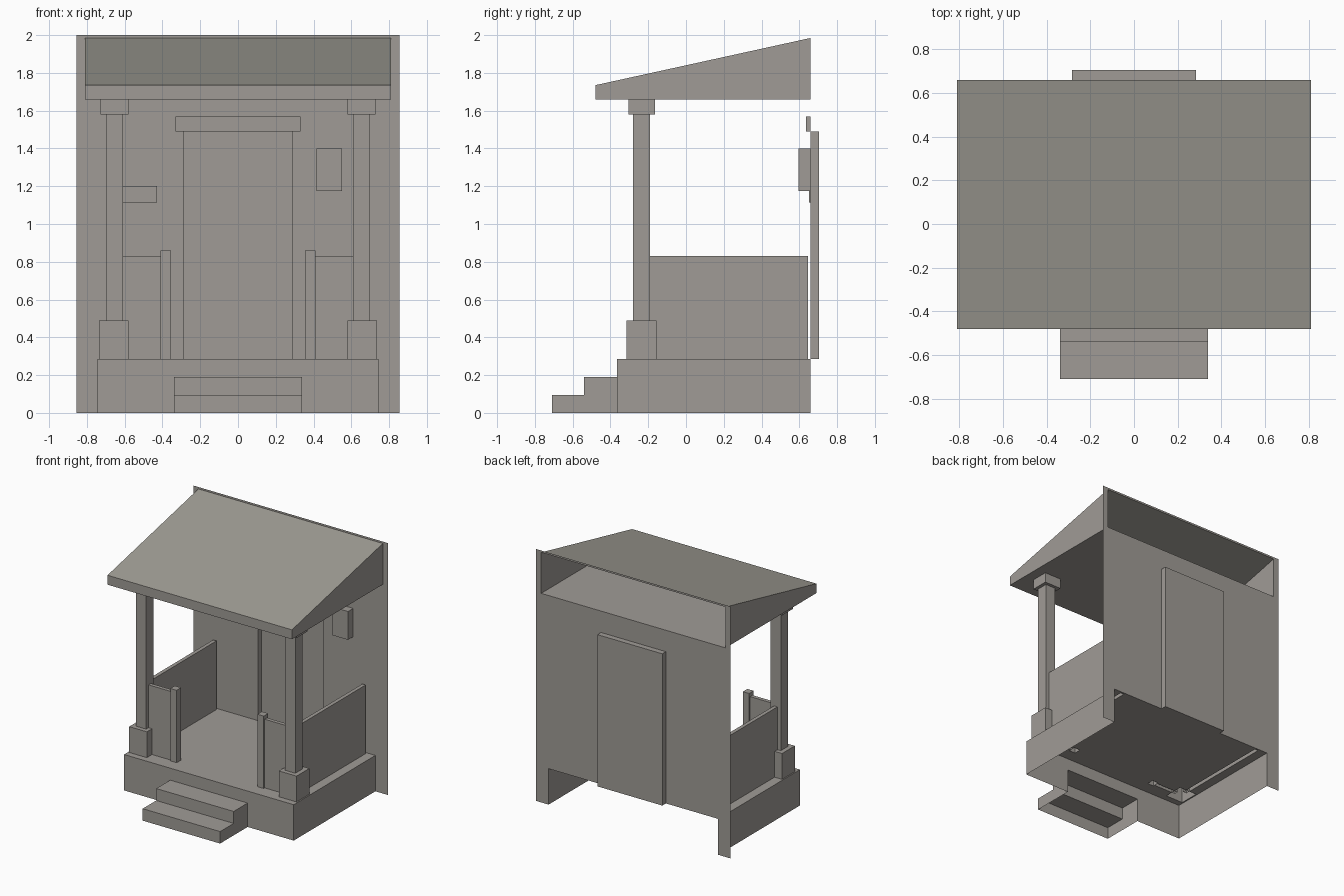
import bpy
import bmesh
from mathutils import Vector

cube = bpy.data.objects.get("Cube")
if cube:
    bpy.data.objects.remove(cube, do_unlink=True)


def make_material(name, color):
    mat = bpy.data.materials.new(name)
    mat.use_nodes = True
    mat.diffuse_color = color
    mat.node_tree.nodes["Principled BSDF"].inputs["Base Color"].default_value = color
    return mat


WARM_GREY = make_material("warm_grey", (0.35, 0.33, 0.305, 1))
ROOF_GREY = make_material("roof_grey", (0.35, 0.34, 0.30, 1))


def finish(name, bm):
    mesh = bpy.data.meshes.new(name)
    bm.to_mesh(mesh)
    bm.free()
    mesh.materials.append(WARM_GREY)
    obj = bpy.data.objects.new(name, mesh)
    bpy.context.collection.objects.link(obj)
    return obj


def add_box(bm, x, y, z, skip=()):
    """Box from (min, max) pairs; skip lists the outward normals left open."""
    verts = bmesh.ops.create_cube(bm, size=1)["verts"]
    for v in verts:
        v.co = [pair[0] if c < 0 else pair[1] for pair, c in zip((x, y, z), v.co)]
    faces = {f for v in verts for f in v.link_faces}
    for f in faces:
        f.normal_update()
    drop = [f for f in faces if any(f.normal.dot(Vector(n)) > 0.9 for n in skip)]
    bmesh.ops.delete(bm, geom=drop, context="FACES")


def box(name, x, y, z, skip=()):
    bm = bmesh.new()
    add_box(bm, x, y, z, skip)
    return finish(name, bm)


def add_sheet(bm, place, u, v, holes):
    """Flat sheet with rectangular holes; place maps (u, v) to a 3D point."""
    us = sorted(set(u) | {c for h in holes for c in h[0]})
    vs = sorted(set(v) | {c for h in holes for c in h[1]})
    for a, b in zip(us, us[1:]):
        for c, d in zip(vs, vs[1:]):
            mu, mv = (a + b) / 2, (c + d) / 2
            if any(h[0][0] < mu < h[0][1] and h[1][0] < mv < h[1][1] for h in holes):
                continue
            bm.faces.new([bm.verts.new(place(*p)) for p in ((a, c), (b, c), (b, d), (a, d))])
    bmesh.ops.remove_doubles(bm, verts=bm.verts[:], dist=0.0001)


def prism(name, profile, half, closed_edges):
    """Extrude a counter-clockwise (y, z) profile across x, keeping some edges."""
    bm = bmesh.new()
    left = [bm.verts.new((-half, *p)) for p in profile]
    right = [bm.verts.new((half, *p)) for p in profile]
    bm.faces.new(right)
    bm.faces.new(left[::-1])
    n = len(profile)
    for i in closed_edges:
        j = (i + 1) % n
        bm.faces.new((left[i], left[j], right[j], right[i]))
    return finish(name, bm)


def mirrored(pair, side):
    return tuple(sorted(side * c for c in pair))


UP, DOWN, FRONT, BACK = (0, 0, 1), (0, 0, -1), (0, -1, 0), (0, 1, 0)
FLOOR, WALL_Y, EAVE = 0.285, 0.66, 1.66
DECK_X, DECK_Y = (-0.745, 0.745), (-0.365, WALL_Y)
STEP_X, DOOR_X = 0.34, (-0.285, 0.285)
DOOR_Z = (FLOOR, 1.49)

# Footprints of the parts that stand on the deck, for the left side
BASE = ((0.58, 0.735), (-0.315, -0.155))
NEWEL = ((0.355, 0.41), (-0.263, -0.207))
FRONT_RAIL = ((0.41, 0.61), (-0.25, -0.22))
SIDE_RAIL = ((0.64, 0.67), (-0.19, 0.645))

# House wall: thin sheet open at the door, behind the roof and behind the deck
bm = bmesh.new()
add_sheet(bm, lambda u, v: (u, WALL_Y, v), (-0.855, 0.855), (0, 2),
          [(DOOR_X, DOOR_Z), (DECK_X, (0, FLOOR)), ((-0.81, 0.81), (EAVE, 1.985))])
finish("house_wall", bm)

# Recessed door, lintel, mailbox and number plate
box("recessed_door", DOOR_X, (WALL_Y, 0.705), DOOR_Z, [FRONT])
box("door_lintel", (-0.33, 0.33), (0.635, WALL_Y), (1.49, 1.57))
box("mailbox", (0.415, 0.55), (0.595, WALL_Y), (1.175, 1.4))
box("number_plate", (-0.61, -0.43), (0.651, WALL_Y), (1.115, 1.2))

# Hollow deck, open below and behind
bm = bmesh.new()
add_box(bm, DECK_X, DECK_Y, (0, FLOOR), [UP, DOWN, FRONT, BACK])
add_sheet(bm, lambda u, v: (u, DECK_Y[0], v), DECK_X, (0, FLOOR),
          [((-STEP_X, STEP_X), (0, 0.19))])
add_sheet(bm, lambda u, v: (u, v, FLOOR), DECK_X, DECK_Y,
          [(mirrored(x, s), y) for x, y in (BASE, NEWEL, FRONT_RAIL, SIDE_RAIL)
           for s in (1, -1)])
finish("deck", bm)

# Two hollow steps, open below and behind
prism("steps", [(-0.71, 0), (-0.365, 0), (-0.365, 0.19), (-0.54, 0.19),
                (-0.54, 0.095), (-0.71, 0.095)], STEP_X, (2, 3, 4, 5))

# Columns, newels and solid railings on both sides
for side, label in ((1, "left"), (-1, "right")):
    parts = {
        "column_base": (*BASE, (FLOOR, 0.49)),
        "column": ((0.61, 0.70), (-0.28, -0.19), (0.49, 1.58)),
        "column_cap": ((0.58, 0.727), (-0.305, -0.165), (1.58, EAVE)),
        "newel": (*NEWEL, (FLOOR, 0.86)),
        "front_railing": (*FRONT_RAIL, (FLOOR, 0.83)),
        "side_railing": (*SIDE_RAIL, (FLOOR, 0.83)),
    }
    for part, (x, y, z) in parts.items():
        on_deck = z[0] == FLOOR
        box(f"{label}_{part}", mirrored(x, side), y, z, [DOWN] if on_deck else [])

# Hollow wedge roof, open at the wall
roof = prism("porch_roof", [(-0.48, EAVE), (WALL_Y, EAVE), (WALL_Y, 1.985), (-0.48, 1.735)],
             0.81, (0, 2, 3))
roof.data.materials.append(ROOF_GREY)
for face in roof.data.polygons:
    if face.normal.z > 0.5:
        face.material_index = 1
